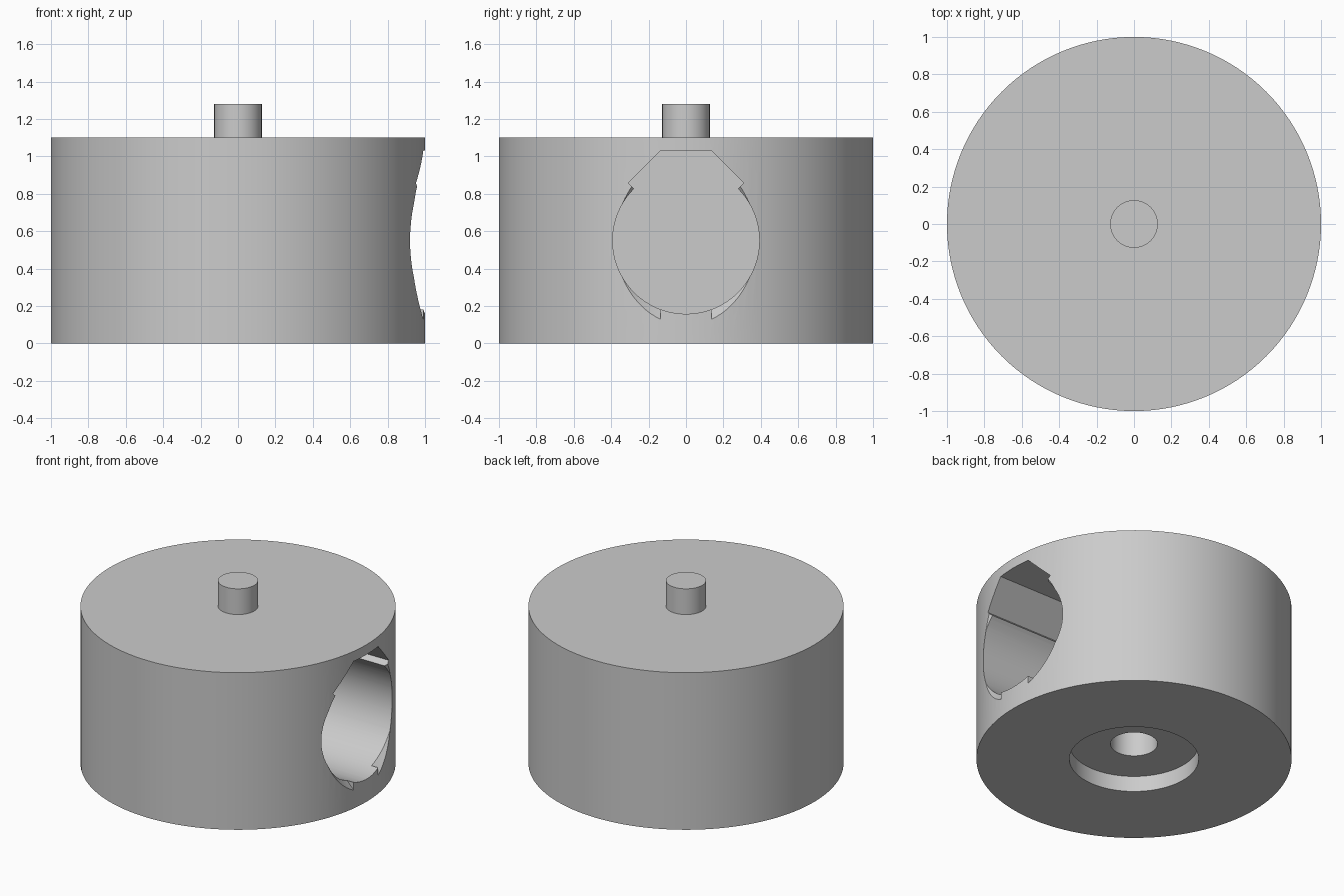
import bpy, bmesh, math
from mathutils import Matrix, Vector

cube = bpy.data.objects.get("Cube")
if cube:
    bpy.data.objects.remove(cube, do_unlink=True)

BORE_Z = 0.55      # height of the side bore axis
BORE_R = 0.392
BORE_END = 0.25    # x where the blind bore stops
SLOT_R = 0.435     # distance of the slot's sloped sides from the axis
RIB = 0.135        # half width of slot roof and of the uncut rib

grey = bpy.data.materials.new("plain grey")
grey.use_nodes = True
colour = (0.6, 0.6, 0.6, 1)
grey.diffuse_color = colour
grey.node_tree.nodes["Principled BSDF"].inputs["Base Color"].default_value = colour


def make_object(name, bm):
    bmesh.ops.recalc_face_normals(bm, faces=bm.faces[:])
    mesh = bpy.data.meshes.new(name)
    bm.to_mesh(mesh)
    bm.free()
    mesh.materials.append(grey)
    obj = bpy.data.objects.new(name, mesh)
    bpy.context.collection.objects.link(obj)
    return obj


def lathe(name, profile, steps=128):
    """Revolve an (r, z) profile about the z axis."""
    bm = bmesh.new()
    verts = [bm.verts.new((r, 0, z)) for r, z in profile]
    edges = [bm.edges.new(pair) for pair in zip(verts, verts[1:])]
    bmesh.ops.spin(bm, geom=verts + edges, cent=(0, 0, 0), axis=(0, 0, 1),
                   angle=math.tau, steps=steps, use_merge=False)
    bmesh.ops.remove_doubles(bm, verts=bm.verts[:], dist=1e-5)
    return make_object(name, bm)


def bore_solid(x1, x2, r1, r2):
    """Cone or cylinder lying along the bore axis."""
    bm = bmesh.new()
    place = Matrix.Translation(((x1 + x2) / 2, 0, BORE_Z)) @ Matrix.Rotation(math.pi / 2, 4, 'Y')
    bmesh.ops.create_cone(bm, cap_ends=True, segments=96, radius1=r1, radius2=r2,
                          depth=x2 - x1, matrix=place)
    return bm


def cut(target, cutter):
    cutter.hide_render = True
    mod = target.modifiers.new("cut", 'BOOLEAN')
    mod.operation = 'DIFFERENCE'
    mod.solver = 'EXACT'
    mod.object = cutter
    bpy.context.view_layer.objects.active = target
    bpy.ops.object.modifier_apply(modifier=mod.name)
    bpy.data.objects.remove(cutter, do_unlink=True)


# Drum with top pin, bottom recess and pin socket
drum = lathe("drum", [(0, 1.28), (0.127, 1.28), (0.127, 1.1), (1, 1.1), (1, 0),
                      (0.41, 0), (0.41, 0.11), (0.149, 0.11), (0.149, 0.32), (0, 0.32)])

# Round blind bore in the left side
cut(drum, make_object("bore_cutter", bore_solid(BORE_END, 1.2, BORE_R, BORE_R)))

# Flat-roofed slot above the bore
side = SLOT_R * math.sqrt(0.5)
roof = SLOT_R * math.sqrt(2) - RIB
bm = bmesh.new()
outline = [(0, 0), (side, side), (RIB, roof), (-RIB, roof), (-side, side)]
face = bm.faces.new([bm.verts.new((BORE_END, y, BORE_Z + z)) for y, z in outline])
moved = bmesh.ops.extrude_face_region(bm, geom=[face])["geom"]
bmesh.ops.translate(bm, vec=(1.2 - BORE_END, 0, 0),
                    verts=[v for v in moved if isinstance(v, bmesh.types.BMVert)])
cut(drum, make_object("slot_cutter", bm))

# Chamfer on both sides of the mouth, leaving a rib at the bottom
for s in (-1, 1):
    bm = bore_solid(0.92, 1.1, BORE_R - 0.02, BORE_R + 0.16)
    res = bmesh.ops.bisect_plane(bm, geom=bm.verts[:] + bm.edges[:] + bm.faces[:],
                                 plane_co=(0, s * RIB, 0), plane_no=Vector((0, s, 0)),
                                 clear_inner=True)
    bmesh.ops.holes_fill(bm, edges=[e for e in bm.edges if e.is_boundary], sides=0)
    cut(drum, make_object("chamfer_cutter", bm))

# Smooth round walls, sharp edges
bpy.ops.object.select_all(action='DESELECT')
drum.select_set(True)
bpy.context.view_layer.objects.active = drum
bpy.ops.object.shade_smooth_by_angle(angle=math.radians(25))
